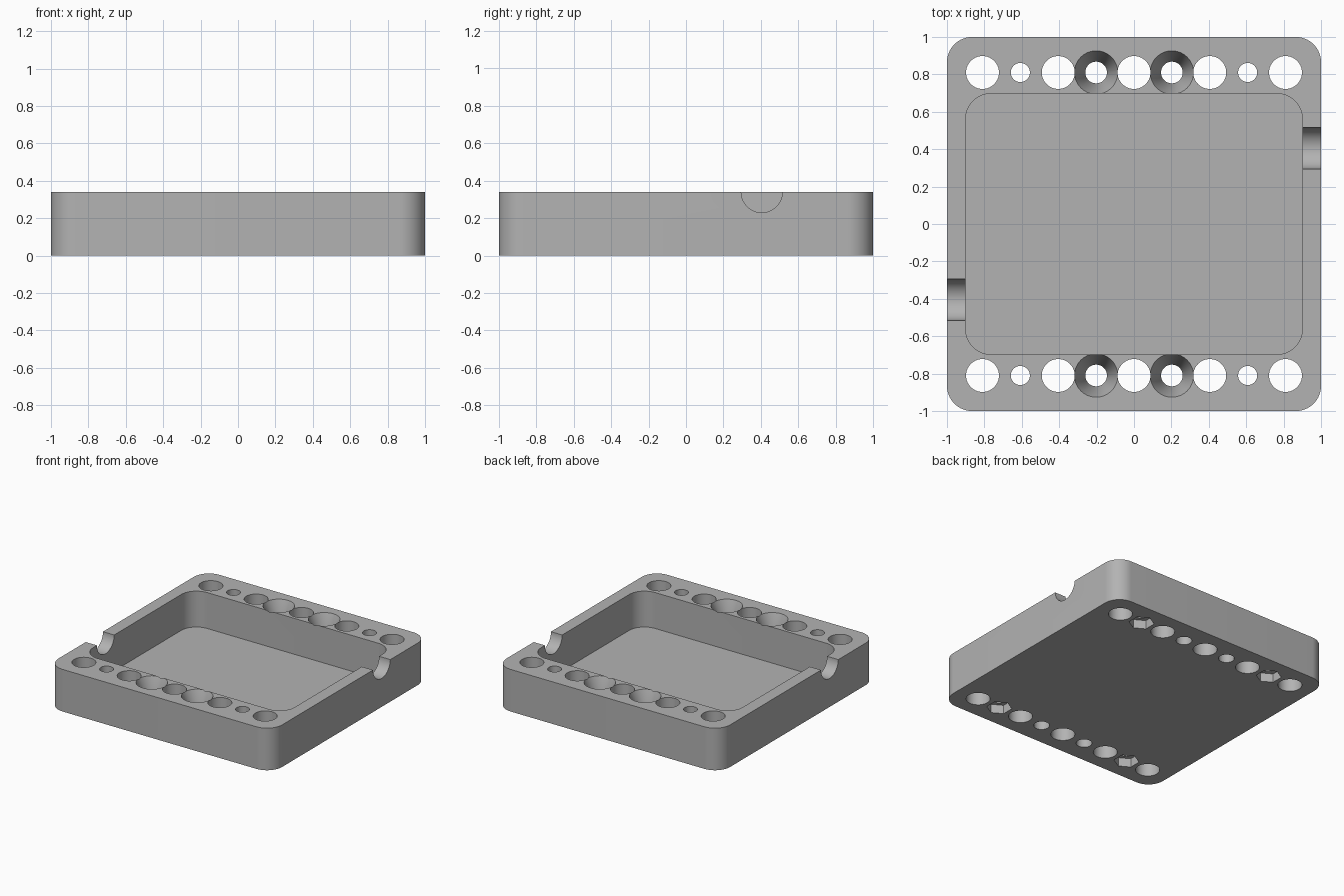
import bpy, bmesh, math
from mathutils import Matrix

old = bpy.data.objects.get("Cube")
if old:
    bpy.data.objects.remove(old)

HEIGHT = 0.34
ROW_Y = 0.81       # distance of each hole row from the centre
PITCH = 0.2025     # spacing between neighbouring holes

grey = bpy.data.materials.new("plain grey")
grey.use_nodes = True
colour = (0.45, 0.45, 0.45, 1)
grey.diffuse_color = colour
grey.node_tree.nodes["Principled BSDF"].inputs["Base Color"].default_value = colour


def new_object(name, bm):
    bmesh.ops.recalc_face_normals(bm, faces=bm.faces)
    mesh = bpy.data.meshes.new(name)
    bm.to_mesh(mesh)
    bm.free()
    mesh.materials.append(grey)
    obj = bpy.data.objects.new(name, mesh)
    bpy.context.collection.objects.link(obj)
    return obj


def rounded_block(name, half_x, half_y, z0, z1, radius, steps=16):
    """Upright block with rounded vertical corners."""
    bm = bmesh.new()
    ring = []
    for corner, (sx, sy) in enumerate([(1, 1), (-1, 1), (-1, -1), (1, -1)]):
        for i in range(steps + 1):
            a = (corner + i / steps) * math.pi / 2
            ring.append(bm.verts.new((sx * (half_x - radius) + radius * math.cos(a),
                                      sy * (half_y - radius) + radius * math.sin(a), z0)))
    base = bm.faces.new(ring)
    top = bmesh.ops.extrude_face_region(bm, geom=[base])["geom"]
    bmesh.ops.translate(bm, vec=(0, 0, z1 - z0),
                        verts=[v for v in top if isinstance(v, bmesh.types.BMVert)])
    return new_object(name, bm)


def round_cutter(name, x, y, z0, z1, r0, r1=None, sides=64, turn=0.0):
    """Upright cylinder, cone or prism from z0 to z1."""
    bm = bmesh.new()
    bmesh.ops.create_cone(bm, cap_ends=True, segments=sides, radius1=r0,
                          radius2=r0 if r1 is None else r1, depth=z1 - z0,
                          matrix=Matrix.Translation((x, y, (z0 + z1) / 2))
                          @ Matrix.Rotation(turn, 4, 'Z'))
    return new_object(name, bm)


def notch_cutter(name, x, y, radius):
    """Cylinder lying along x at the rim."""
    bm = bmesh.new()
    bmesh.ops.create_cone(bm, cap_ends=True, segments=64, radius1=radius, radius2=radius,
                          depth=0.3, matrix=Matrix.Translation((x, y, HEIGHT))
                          @ Matrix.Rotation(math.pi / 2, 4, 'Y'))
    return new_object(name, bm)


tray = rounded_block("tray", 1, 1, 0, HEIGHT, 0.135)

# Main recess and the two cable notches
cutters = [rounded_block("recess_cutter", 0.9, 0.697, 0.05, HEIGHT + 0.1, 0.135)]
for side in (-1, 1):
    cutters.append(notch_cutter("notch_cutter", side * 0.98, side * 0.405, 0.11))

# Two rows of holes
for row in (-1, 1):
    y = row * ROW_Y
    for step in range(-4, 5):
        x = step * PITCH
        if step % 2 == 0:        # large through holes
            cutters.append(round_cutter("hole_cutter", x, y, -0.1, HEIGHT + 0.1, 0.088))
        elif abs(step) == 1:     # screw holes with a conical seat
            cutters.append(round_cutter("screw_cutter", x, y, -0.1, HEIGHT + 0.1, 0.058))
            cutters.append(round_cutter("seat_cutter", x, y, HEIGHT - 0.16, HEIGHT + 0.0001,
                                        0.058, 0.116))
        else:                    # small holes with a hexagonal nut pocket below
            cutters.append(round_cutter("bolt_cutter", x, y, -0.1, HEIGHT + 0.1, 0.051))
            cutters.append(round_cutter("nut_cutter", x, y, -0.1, 0.07, 0.093, sides=6))

# Cut everything out of the tray
bpy.context.view_layer.objects.active = tray
for cutter in cutters:
    cutter.hide_render = True
    mod = tray.modifiers.new("cut", 'BOOLEAN')
    mod.operation = 'DIFFERENCE'
    mod.solver = 'EXACT'
    mod.object = cutter
    bpy.ops.object.modifier_apply(modifier=mod.name)
    bpy.data.objects.remove(cutter)

bpy.ops.object.select_all(action='DESELECT')
tray.select_set(True)
bpy.ops.object.shade_smooth_by_angle(angle=math.radians(30))
